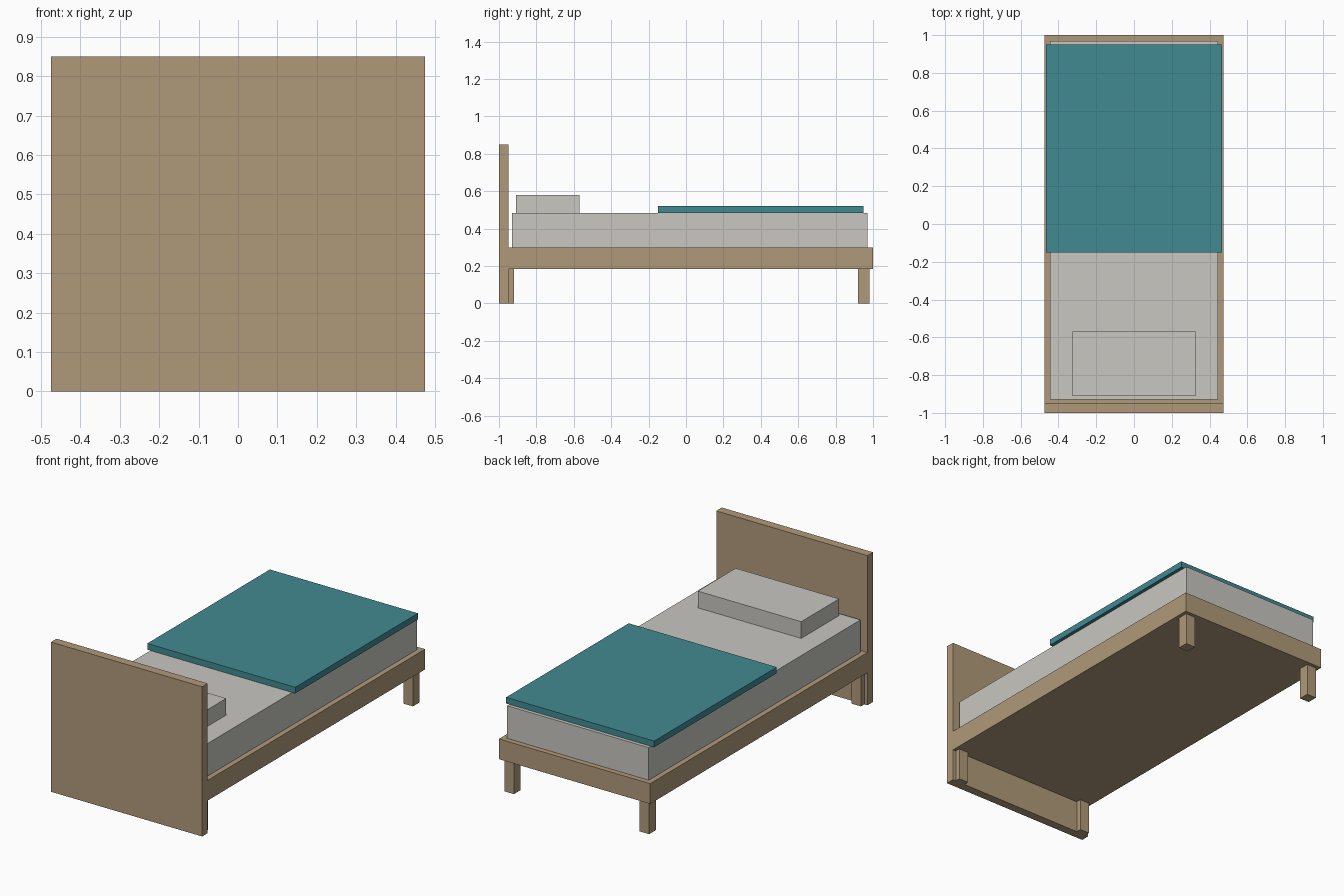
import bpy
import bmesh
from mathutils import Vector

cube = bpy.data.objects.get("Cube")
if cube:
    bpy.data.objects.remove(cube, do_unlink=True)


def make_material(name, rgb):
    mat = bpy.data.materials.new(name)
    mat.use_nodes = True
    colour = (*rgb, 1.0)
    mat.diffuse_color = colour
    mat.node_tree.nodes["Principled BSDF"].inputs["Base Color"].default_value = colour
    return mat


def box(name, low, high, mat):
    """Flat-faced box between two opposite corners."""
    low, high = Vector(low), Vector(high)
    bm = bmesh.new()
    bmesh.ops.create_cube(bm, size=1)
    bmesh.ops.scale(bm, vec=high - low, verts=bm.verts)
    mesh = bpy.data.meshes.new(name)
    bm.to_mesh(mesh)
    bm.free()
    mesh.materials.append(mat)
    obj = bpy.data.objects.new(name, mesh)
    obj.location = (low + high) / 2
    bpy.context.collection.objects.link(obj)
    return obj


wood = make_material("light wood", (0.434, 0.323, 0.195))
linen = make_material("grey linen", (0.578, 0.571, 0.533))
teal = make_material("teal fabric", (0.053, 0.254, 0.287))

# Shared levels and sizes
half_width = 0.475
frame_bottom, frame_top, mattress_top = 0.185, 0.3, 0.485

# Wooden frame and headboard
box("bed_frame", (-half_width, -1, frame_bottom), (half_width, 1, frame_top), wood)
box("headboard", (-half_width, -1, 0), (half_width, -0.95, 0.85), wood)

# Four legs, set in slightly from the frame corners
leg, inset = 0.06, 0.02
for x_name, sx in (("left", 1), ("right", -1)):
    for y_name, sy in (("front", -1), ("back", 1)):
        x = sx * (half_width - inset - leg / 2)
        y = sy * (1 - inset - leg / 2)
        box(f"{y_name}_{x_name}_leg",
            (x - leg / 2, y - leg / 2, 0),
            (x + leg / 2, y + leg / 2, frame_bottom), wood)

# Bedding
box("mattress", (-0.445, -0.93, frame_top), (0.445, 0.97, mattress_top), linen)
box("pillow", (-0.325, -0.91, mattress_top), (0.325, -0.57, 0.58), linen)
box("blanket", (-0.465, -0.15, mattress_top), (0.465, 0.95, 0.52), teal)
